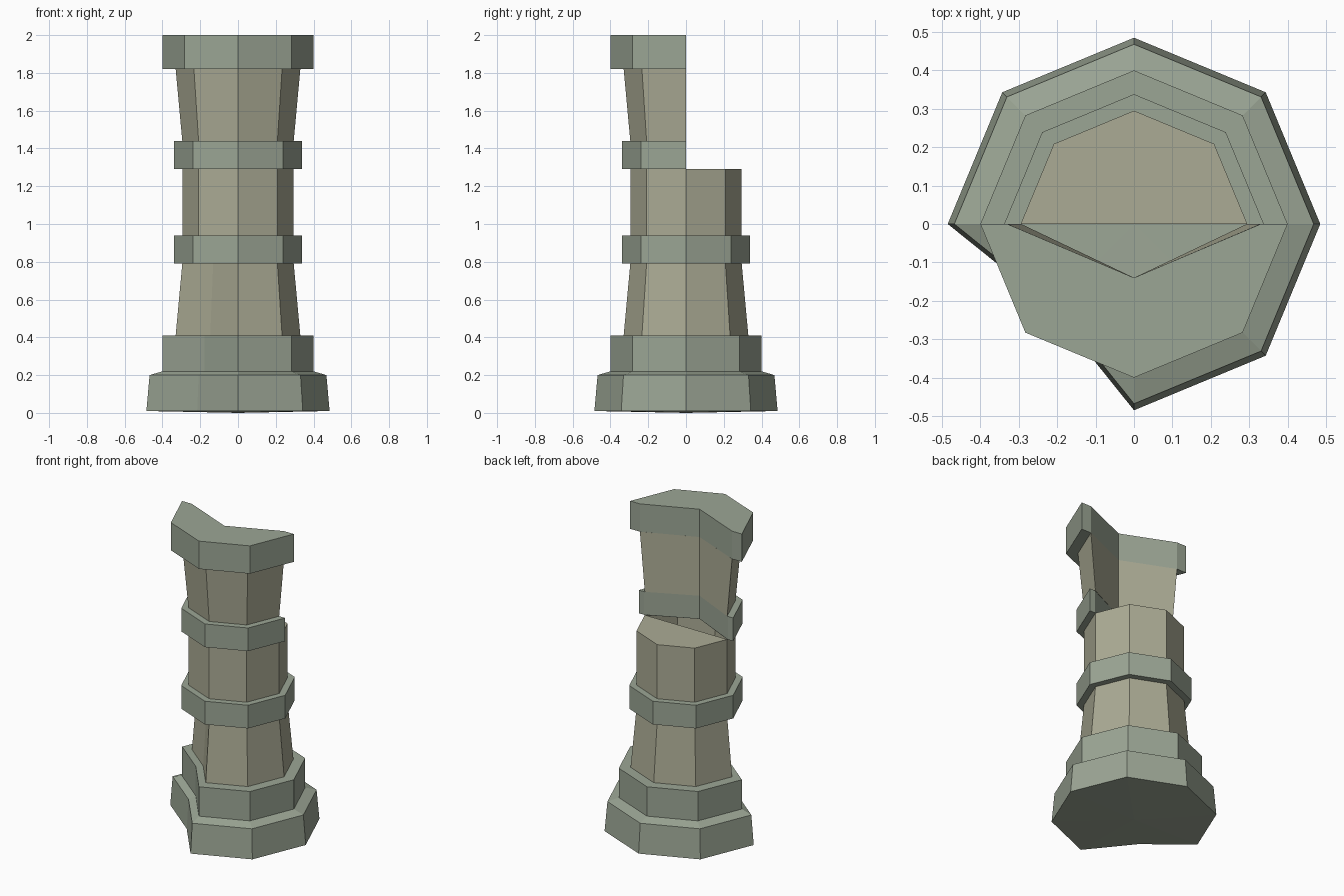
import bpy, math

if "Cube" in bpy.data.objects:
    bpy.data.objects.remove(bpy.data.objects["Cube"])


def material(name, rgb):
    m = bpy.data.materials.new(name)
    m.diffuse_color = (*rgb, 1)
    m.use_nodes = True
    m.node_tree.nodes["Principled BSDF"].inputs["Base Color"].default_value = m.diffuse_color
    return m


TRIM = material("trim_stone", (0.33, 0.38, 0.30))
SHAFT = material("shaft_stone", (0.41, 0.41, 0.30))
CHIP = 0.63       # how far the damaged front left corner is pulled in
NOTCH = -0.14     # depth of the break in the upper half


def corner(z, r, i):
    a = math.radians(45 * i)
    return (r * math.cos(a), r * math.sin(a), z)


def octagon(z, r, chip=1.0):
    return [corner(z, r * (chip if i == 5 else 1), i) for i in range(8)]


def half(z, r, inner):
    """Front half octagon with a V-shaped broken back."""
    return [corner(z, r, i) for i in range(4, 9)] + [
        (inner, 0, z), (0, NOTCH, z), (-inner, 0, z)]


def build(name, loops, mat, extra_verts=(), extra_faces=()):
    n = len(loops[0])
    verts = [p for loop in loops for p in loop] + list(extra_verts)
    faces = [(k * n + i, k * n + (i + 1) % n,
              (k + 1) * n + (i + 1) % n, (k + 1) * n + i)
             for k in range(len(loops) - 1) for i in range(n)]
    me = bpy.data.meshes.new(name)
    me.from_pydata(verts, [], faces + list(extra_faces))
    me.materials.append(mat)
    me.validate()
    ob = bpy.data.objects.new(name, me)
    bpy.context.collection.objects.link(ob)
    return ob


# stepped plinth with a chipped corner and a closed underside
plinth = [(0.01, 0.485), (0.20, 0.468), (0.22, 0.40), (0.41, 0.40), (0.41, 0.33)]
loops = [octagon(z, r, CHIP) for z, r in plinth]
hub = 8 * len(loops)
build("plinth", loops, TRIM, [(0, 0, 0)],
      [((i + 1) % 8, i, hub) for i in range(8)])

# lower shaft, chipped on the same corner
build("lower_shaft", [octagon(0.41, 0.33, CHIP), octagon(0.79, 0.295, CHIP)], SHAFT)

# lower band
build("lower_band", [octagon(0.79, 0.295, CHIP), octagon(0.79, 0.338),
                     octagon(0.94, 0.338), octagon(0.94, 0.295)], TRIM)

# middle shaft, closed on top where the back half has broken away
build("middle_shaft", [octagon(0.94, 0.295), octagon(1.29, 0.295)], SHAFT,
      extra_faces=[(8, 9, 10, 11, 12)])

# upper band, broken shaft and capital
build("upper_band", [half(1.29, 0.295, 0.294), half(1.29, 0.338, 0.30),
                     half(1.44, 0.338, 0.30), half(1.44, 0.295, 0.294)], TRIM)
build("upper_shaft", [half(1.44, 0.295, 0.294), half(1.82, 0.33, 0.329)], SHAFT)
build("capital", [half(1.82, 0.33, 0.329), half(1.82, 0.40, 0.33),
                  half(2.0, 0.40, 0.33)], TRIM,
      extra_faces=[(16, 17, 18, 22, 23), (18, 19, 20, 21, 22)])
